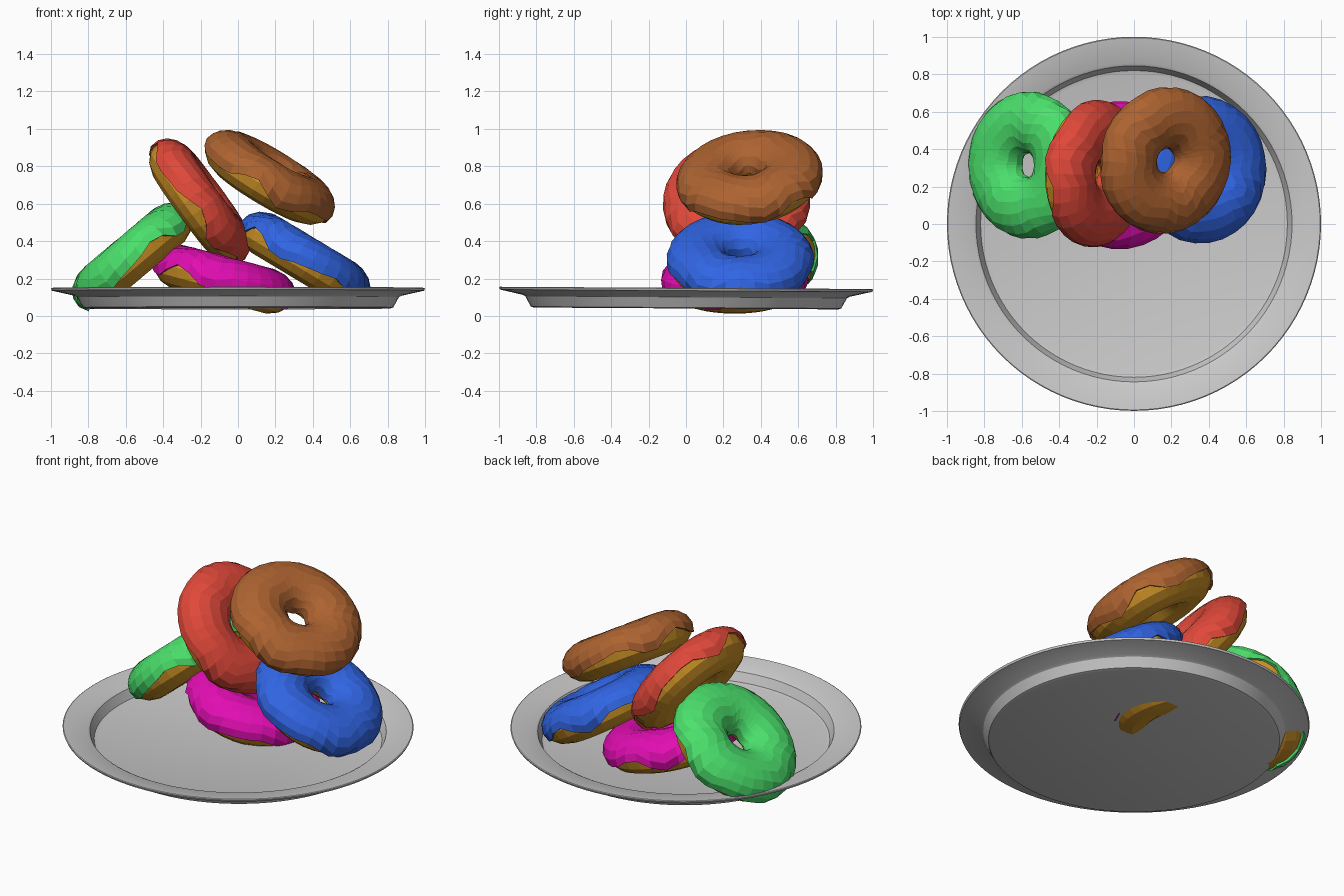
import bpy, bmesh
from math import sin, cos, pi, radians, tau

if "Cube" in bpy.data.objects:
    bpy.data.objects.remove(bpy.data.objects["Cube"], do_unlink=True)

RING, WIDE, TALL = 0.23, 0.154, 0.116    # ring radius and tube half sizes
SEGS, SIDES = 30, 14


def material(name, rgb):
    mat = bpy.data.materials.new(name)
    mat.use_nodes = True
    mat.diffuse_color = (*rgb, 1)
    mat.node_tree.nodes["Principled BSDF"].inputs["Base Color"].default_value = (*rgb, 1)
    return mat


def sweep(name, sections, mat, closed):
    """Skin a closed loop of cross-sections; closed also joins each section's ends."""
    bm = bmesh.new()
    rows = [[bm.verts.new(p) for p in sec] for sec in sections]
    n = len(rows[0])
    for i, row in enumerate(rows):
        nxt = rows[(i + 1) % len(rows)]
        for j in range(n if closed else n - 1):
            k = (j + 1) % n
            bm.faces.new((row[j], nxt[j], nxt[k], row[k]))
    bmesh.ops.recalc_face_normals(bm, faces=bm.faces)
    mesh = bpy.data.meshes.new(name)
    bm.to_mesh(mesh)
    bm.free()
    mesh.materials.append(mat)
    obj = bpy.data.objects.new(name, mesh)
    bpy.context.collection.objects.link(obj)
    return obj


def tube_point(u, phi, grow=0.0):
    r = RING + (WIDE + grow) * cos(phi)
    return r * cos(u), r * sin(u), (TALL + grow) * sin(phi)


def icing_section(u, phase):
    # Wavy outer edge, nearly level inner edge, closed down onto the dough
    wave = sin(5 * u + phase) + 0.5 * sin(8 * u + 2 * phase)
    start = radians(-14 + 15 * wave)
    end = pi + radians(8 + 6 * sin(4 * u + phase))
    angles = [start + (end - start) * j / 9 for j in range(10)]
    top = [tube_point(u, a, 0.012) for a in angles]
    return [tube_point(u, start, -0.01)] + top + [tube_point(u, end, -0.01)]


def donut(name, loc, lean, tilt, phase, icing_mat):
    around = [tau * i / SEGS for i in range(SEGS)]
    parts = [
        sweep(name + "_dough",
              [[tube_point(u, tau * j / SIDES) for j in range(SIDES)] for u in around],
              dough, True),
        sweep(name + "_icing", [icing_section(u, phase) for u in around], icing_mat, False),
    ]
    for part in parts:
        part.location = loc
        part.rotation_euler = (radians(lean), radians(tilt), 0)


dough = material("golden dough", (0.62, 0.29, 0.02))
steel = material("plate grey", (0.6, 0.59, 0.59))
green = material("green icing", (0.07, 0.75, 0.15))
red = material("red icing", (0.75, 0.065, 0.042))
brown = material("chocolate icing", (0.42, 0.125, 0.03))
blue = material("blue icing", (0.03, 0.13, 0.77))
magenta = material("magenta icing", (0.76, 0.004, 0.45))

# Plate: one lathed profile from floor centre over the rim and back underneath
profile = [(0.001, 0.062), (0.8, 0.062), (0.82, 0.068), (0.845, 0.122), (0.86, 0.13),
           (0.995, 0.15), (1.0, 0.147), (0.995, 0.135), (0.875, 0.108), (0.86, 0.1),
           (0.83, 0.045), (0.815, 0.04), (0.001, 0.04)]
plate = sweep("plate", [[(r * cos(a), r * sin(a), z) for r, z in profile]
                        for a in [tau * i / 96 for i in range(96)]], steel, True)
plate.rotation_euler.x = radians(-0.35)
bpy.ops.object.select_all(action="DESELECT")
plate.select_set(True)
bpy.context.view_layer.objects.active = plate
bpy.ops.object.shade_smooth_by_angle(angle=radians(25))

# Piled donuts: position, lean to the front, tilt to the side, edge wave phase
donut("magenta_donut", (-0.075, 0.26, 0.19), 0, 15, 0.4, magenta)
donut("green_donut", (-0.56, 0.315, 0.315), 0, -40, 2.0, green)
donut("blue_donut", (0.355, 0.29, 0.3), 0, 31, 1.2, blue)
donut("red_donut", (-0.21, 0.27, 0.61), 3, 54, 3.1, red)
donut("chocolate_donut", (0.165, 0.34, 0.735), 7, 31, 4.3, brown)
